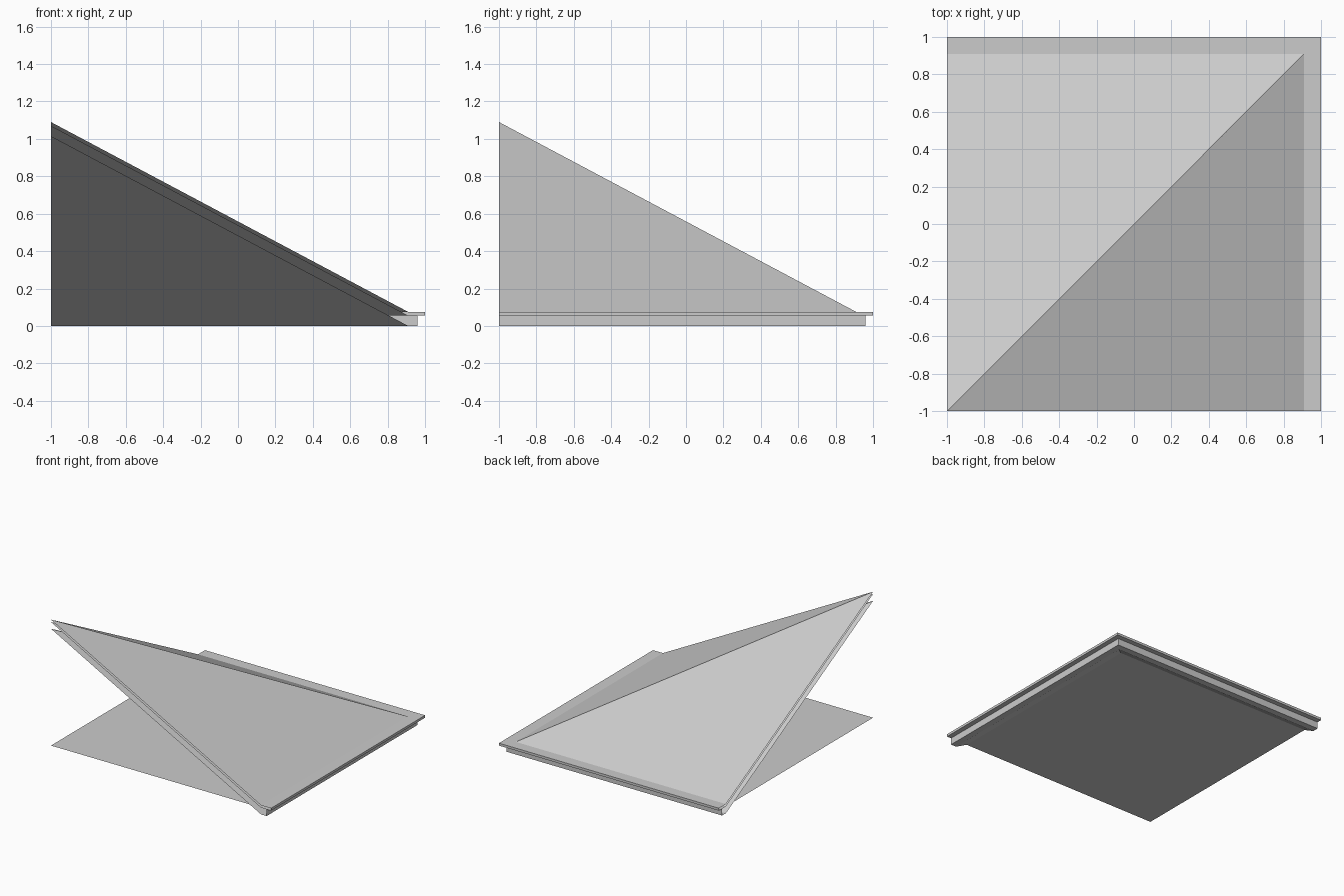
import bpy
import bmesh

cube = bpy.data.objects.get("Cube")
if cube:
    bpy.data.objects.remove(cube, do_unlink=True)

COLOUR = (0.6, 0.6, 0.6, 1)
grey = bpy.data.materials.new("light grey")
grey.use_nodes = True
grey.diffuse_color = COLOUR
grey.node_tree.nodes["Principled BSDF"].inputs["Base Color"].default_value = COLOUR

OPEN = -1.0     # the two open sides of the corner
BEND = 0.91     # where the slopes meet the eave
SOFFIT = 0.055  # height of the eave underside and the floor


def corner_sweep(name, profile):
    """Sweep an open (distance, height) profile round the mitred corner."""
    bm = bmesh.new()
    rows = [[bm.verts.new(p) for p in ((d, OPEN, z), (d, d, z), (OPEN, d, z))]
            for d, z in profile]
    for a, b in zip(rows, rows[1:]):
        for i in range(2):
            bm.faces.new((a[i], b[i], b[i + 1], a[i + 1]))
    bmesh.ops.remove_doubles(bm, verts=bm.verts, dist=1e-5)
    bmesh.ops.dissolve_degenerate(bm, edges=bm.edges, dist=1e-5)
    mesh = bpy.data.meshes.new(name)
    bm.to_mesh(mesh)
    bm.free()
    mesh.materials.append(grey)
    obj = bpy.data.objects.new(name, mesh)
    bpy.context.collection.objects.link(obj)


# Thin hipped roof skin with a flat projecting eave, open at both ends
corner_sweep("roof_skin", [(OPEN, 1.09), (BEND, 0.075), (1, 0.075), (1, SOFFIT),
                           (BEND, SOFFIT), (OPEN, 1.07)])

# Fascia and bottom lip, running on into the inner ceiling slope
corner_sweep("inner_ceiling", [(0.96, SOFFIT), (0.96, 0), (BEND, 0), (OPEN, 1.015)])

# Flat floor that meets the foot of the ceiling slope
corner_sweep("floor", [(0.806, SOFFIT), (OPEN, SOFFIT)])
